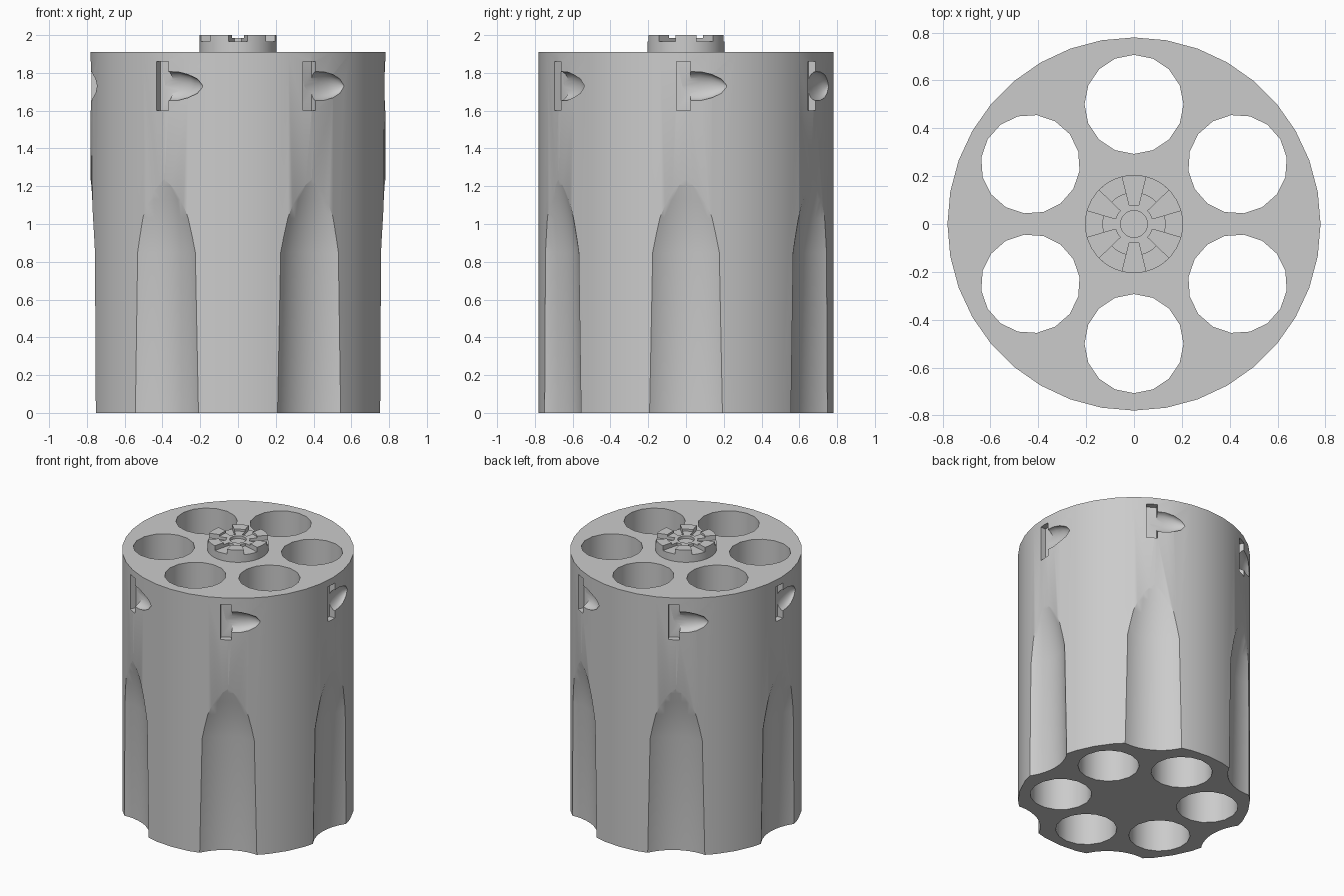
import bpy, bmesh, math
from mathutils import Matrix, Vector

cube = bpy.data.objects.get("Cube")
if cube:
    bpy.data.objects.remove(cube, do_unlink=True)

R, TOP = 0.78, 1.91
steel = bpy.data.materials.new("grey steel")
steel.use_nodes = True
grey = (0.6, 0.6, 0.6, 1)
steel.diffuse_color = grey
steel.node_tree.nodes["Principled BSDF"].inputs["Base Color"].default_value = grey


def spin(k, offset=0):
    return Matrix.Rotation(math.radians(60 * k + offset), 4, "Z")


def lathe(bm, profile, n, mat=Matrix()):
    """Closed solid of revolution from (radius, z) points, bottom to top."""
    rings = []
    for r, z in profile:
        rings.append([bm.verts.new(mat @ Vector((r * math.cos(a), r * math.sin(a), z)))
                      for a in (2 * math.pi * i / n for i in range(n))])
    for lo, hi in zip(rings, rings[1:]):
        for i in range(n):
            j = (i + 1) % n
            bm.faces.new((lo[i], lo[j], hi[j], hi[i]))
    bm.faces.new(rings[0][::-1])
    bm.faces.new(rings[-1])


def sector(bm, r0, r1, half, z0, z1, mat, n=4):
    """Ring segment block centred on the local x axis."""
    grid = []
    for i in range(n + 1):
        a = -half + 2 * half * i / n
        grid.append([bm.verts.new(mat @ Vector((r * math.cos(a), r * math.sin(a), z)))
                     for r, z in ((r0, z0), (r1, z0), (r1, z1), (r0, z1))])
    for s, t in zip(grid, grid[1:]):
        for i in range(4):
            j = (i + 1) % 4
            bm.faces.new((s[i], s[j], t[j], t[i]))
    bm.faces.new(grid[0][::-1])
    bm.faces.new(grid[-1])


def finish(name, bm):
    bmesh.ops.recalc_face_normals(bm, faces=bm.faces)
    mesh = bpy.data.meshes.new(name)
    bm.to_mesh(mesh)
    bm.free()
    mesh.materials.append(steel)
    ob = bpy.data.objects.new(name, mesh)
    bpy.context.collection.objects.link(ob)
    return ob


def select(ob):
    bpy.ops.object.select_all(action="DESELECT")
    ob.select_set(True)
    bpy.context.view_layer.objects.active = ob


def carve(ob, bm):
    cutter = finish("cutter", bm)
    cutter.hide_render = True
    mod = ob.modifiers.new("carve", "BOOLEAN")
    mod.operation, mod.solver, mod.object = "DIFFERENCE", "EXACT", cutter
    select(ob)
    bpy.ops.object.modifier_apply(modifier=mod.name)
    bpy.data.objects.remove(cutter, do_unlink=True)


# Main drum
bm = bmesh.new()
lathe(bm, [(R, 0), (R, TOP)], 36)
drum = finish("drum", bm)

# Six through bores
bm = bmesh.new()
for k in range(6):
    lathe(bm, [(0.207, -0.1), (0.207, 2.1)], 16, spin(k, 30) @ Matrix.Translation((0.5, 0, 0)))
carve(drum, bm)

# Six outer flutes: cutter radius follows the half width wanted at each height
AXIS = 1.037
profile = []
for w, z in ((0.198, -0.05), (0.18, 0.85), (0.14, 1.03), (0.1, 1.13), (0.05, 1.205), (0, 1.235)):
    x = math.sqrt(R * R - w * w)
    profile.append((math.sqrt(AXIS ** 2 + R * R - 2 * AXIS * x), z))
bm = bmesh.new()
for k in range(6):
    lathe(bm, profile, 48, spin(k) @ Matrix.Translation((AXIS, 0, 0)))
carve(drum, bm)

# Stop notches: an upright slot with a tapering lead-in beside it
bm = bmesh.new()
for k in range(6):
    slot = spin(k) @ Matrix.Translation((0.835, -0.013, 1.73)) @ Matrix.Diagonal((0.2, 0.075, 0.26, 1))
    bmesh.ops.create_cube(bm, size=1, matrix=slot)
carve(drum, bm)
bm = bmesh.new()
lead = [(0.078, -0.01), (0.076, 0.08), (0.062, 0.14), (0.038, 0.19), (0.004, 0.22)]
for k in range(6):
    lay = (Matrix.Translation((0.787, 0, 1.73)) @ Matrix.Rotation(0.17, 4, "Z")
           @ Matrix.Diagonal((0.7, 1, 1, 1)) @ Matrix.Rotation(-math.pi / 2, 4, "X"))
    lathe(bm, lead, 20, spin(k) @ lay)
carve(drum, bm)

# Ratchet base disc
bm = bmesh.new()
lathe(bm, [(0.205, TOP - 0.01), (0.205, 1.965)], 36)
base = finish("ratchet_base", bm)

# Ratchet teeth, each with a lower inner step
bm = bmesh.new()
half = math.radians(16)
for k in range(6):
    sector(bm, 0.13, 0.205, half, 1.96, 2.0, spin(k))
    sector(bm, 0.075, 0.13, half, 1.96, 1.985, spin(k))
teeth = finish("ratchet_teeth", bm)

# Hub ring around the centre recess
bm = bmesh.new()
for k in range(6):
    sector(bm, 0.056, 0.08, math.radians(30), 1.96, 1.985, spin(k))
bmesh.ops.remove_doubles(bm, verts=bm.verts, dist=0.0005)
walls = [f for f in bm.faces if abs(f.calc_center_median().cross(f.normal).z) > 0.05]
bmesh.ops.delete(bm, geom=walls, context="FACES_ONLY")
hub = finish("ratchet_hub", bm)

for ob in (drum, base, teeth, hub):
    select(ob)
    bpy.ops.object.shade_smooth_by_angle(angle=math.radians(30))
